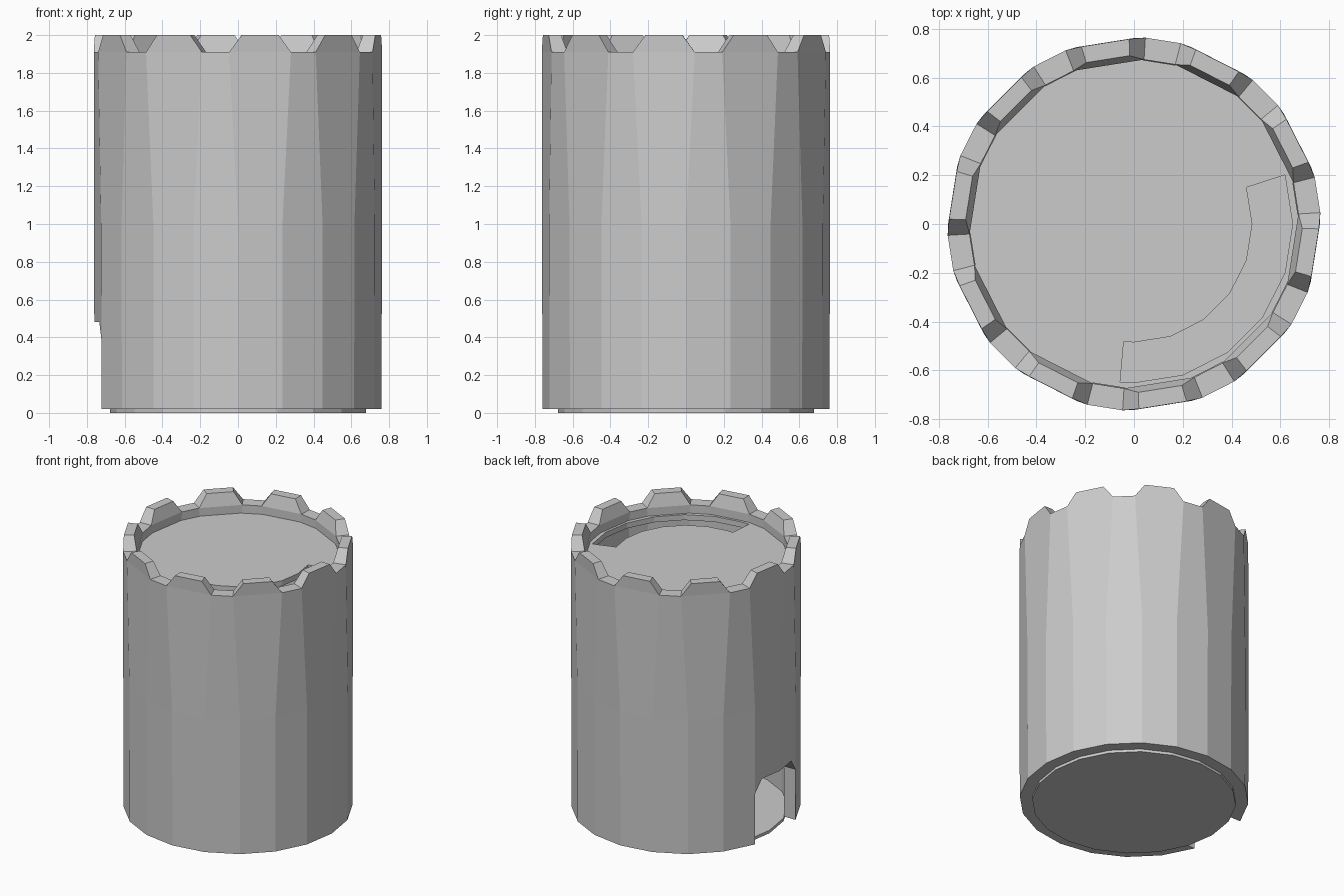
import bpy, bmesh, math

if "Cube" in bpy.data.objects:
    bpy.data.objects.remove(bpy.data.objects["Cube"])

N = 20  # wall facets; even vertices start a gap, odd vertices start a merlon


def polar(bm, r, deg, z):
    a = math.radians(deg)
    return bm.verts.new((r * math.cos(a), r * math.sin(a), z))


def finish(bm, name, hide=False):
    bmesh.ops.recalc_face_normals(bm, faces=bm.faces[:])
    me = bpy.data.meshes.new(name)
    bm.to_mesh(me)
    bm.free()
    ob = bpy.data.objects.new(name, me)
    bpy.context.collection.objects.link(ob)
    ob.hide_render = hide
    if hide:
        ob.hide_set(True)
    return ob


def prism(name, points, offset, hide=False):
    """Closed solid from a polygon of 3D points swept along an offset."""
    bm = bmesh.new()
    a = [bm.verts.new(p) for p in points]
    b = [bm.verts.new([c + d for c, d in zip(p, offset)]) for p in points]
    n = len(a)
    bm.faces.new(a)
    bm.faces.new(b)
    for i in range(n):
        bm.faces.new((a[i], a[(i + 1) % n], b[(i + 1) % n], b[i]))
    return finish(bm, name, hide)


def arc(r, degs, z):
    return [(r * math.cos(math.radians(d)), r * math.sin(math.radians(d)), z) for d in degs]


def cut(ob, cutter):
    m = ob.modifiers.new("opening", 'BOOLEAN')
    m.operation = 'DIFFERENCE'
    m.solver = 'EXACT'
    m.object = cutter


# Hollow wall: the facets twist slightly above mid height to meet the merlons
bm = bmesh.new()
base = [18 * k for k in range(N)]
top = [18 * k + (3.5 if k % 2 == 0 else -3.5) for k in range(N)]
rings = [(0.76, base, 0.02), (0.762, base, 1.0), (0.765, top, 1.91),
         (0.675, top, 1.91), (0.675, base, 1.0), (0.675, base, 0.02)]
loops = [[polar(bm, r, d, z) for d in degs] for r, degs, z in rings]
for i in range(len(loops)):
    lo, hi = loops[i], loops[(i + 1) % len(loops)]
    for k in range(N):
        j = (k + 1) % N
        if i == 2 and k % 2 == 1:
            # Merlon with sloped ends and a leaning inner face
            d0, d1 = 18 * k + 1.5, 18 * k + 16.5
            foot = [lo[k], lo[j], hi[j], hi[k]]
            cap = [polar(bm, 0.758, d0, 2), polar(bm, 0.758, d1, 2),
                   polar(bm, 0.69, d1, 2), polar(bm, 0.69, d0, 2)]
            bm.faces.new(cap)
            for s in range(4):
                t = (s + 1) % 4
                bm.faces.new((foot[s], foot[t], cap[t], cap[s]))
        else:
            bm.faces.new((lo[k], lo[j], hi[j], hi[k]))
wall = finish(bm, "tower_wall")

# Doorway with clipped upper corners on the left side
door = [(-1, -0.235, -0.1), (-1, -0.235, 0.39), (-1, -0.17, 0.48),
        (-1, 0.17, 0.48), (-1, 0.235, 0.39), (-1, 0.235, -0.1)]
cut(wall, prism("door_cutter", door, (0.6, 0, 0), True))

# Ground floor disc
prism("ground_floor", arc(0.677, base, 0), (0, 0, 0.022))

# Roof floor with a curved stair opening
roof = prism("roof_floor", arc(0.678, base, 1.81), (0, 0, 0.04))
steps = [-95, -90, -72, -54, -36, -18, 0, 18]
opening = arc(0.65, steps, 1.7) + arc(0.485, steps[::-1], 1.7)
cut(roof, prism("stair_opening_cutter", opening, (0, 0, 0.3), True))
